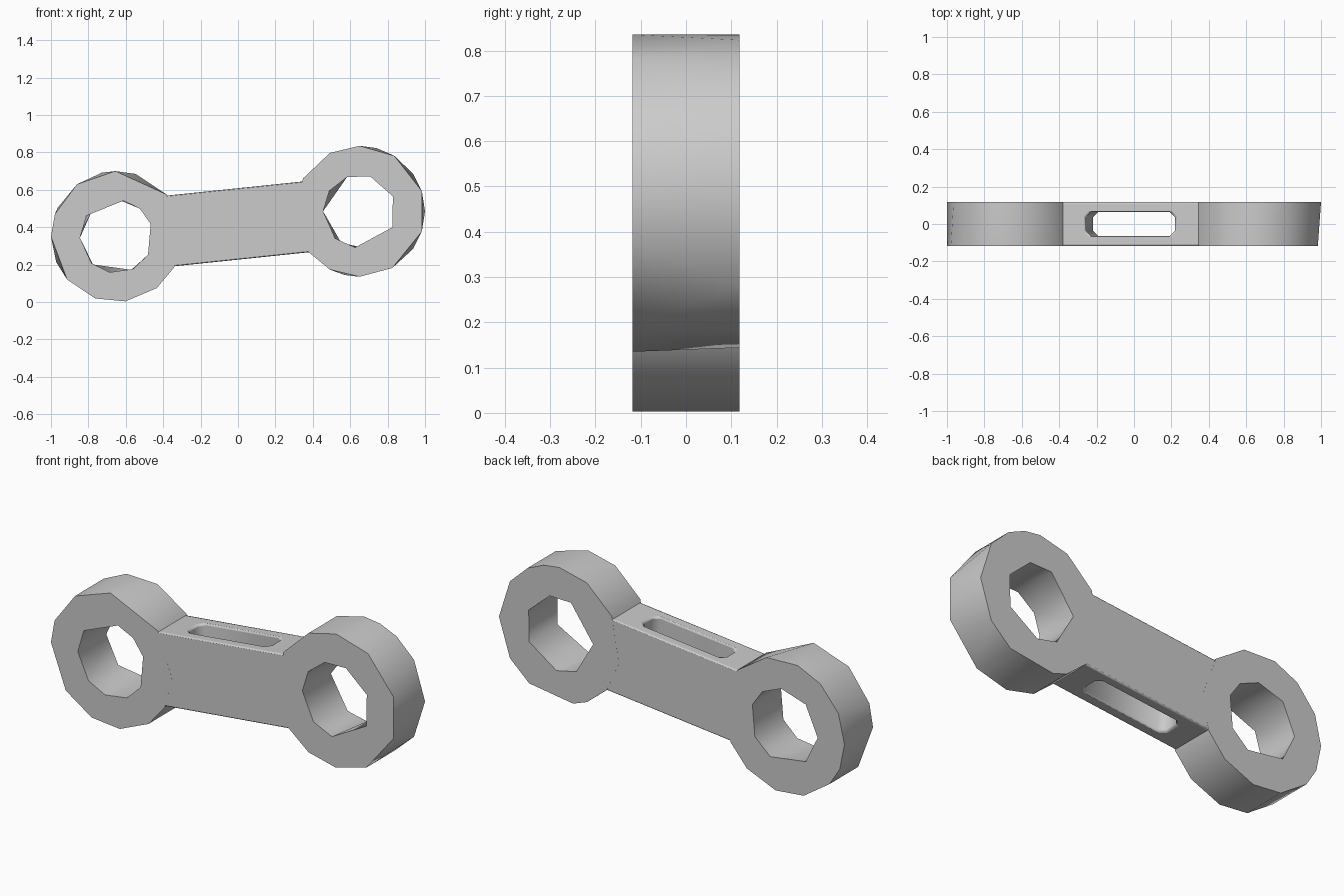
import bpy, bmesh, math
from mathutils import Matrix

if "Cube" in bpy.data.objects:
    bpy.data.objects.remove(bpy.data.objects["Cube"])

HALF = 0.118                       # half thickness along y
LEFT, RIGHT = (-0.65, 0.35), (0.65, 0.485)


def zip_loops(bm, a, b):
    """Fill the strip between two closed loops of (angle, vert) pairs."""
    a, b = sorted(a, key=lambda p: p[0]), sorted(b, key=lambda p: p[0])
    ang = lambda l, k: l[k % len(l)][0] + 360 * (k // len(l))
    i = j = 0
    while i < len(a) or j < len(b):
        va, vb = a[i % len(a)][1], b[j % len(b)][1]
        if j >= len(b) or (i < len(a) and ang(a, i + 1) <= ang(b, j + 1)):
            i += 1
            bm.faces.new((va, a[i % len(a)][1], vb))
        else:
            j += 1
            bm.faces.new((va, b[j % len(b)][1], vb))


def holed_solid(name, loops, smooth, matrix):
    """Solid from four loops: outer front, outer back, hole back, hole front."""
    bm = bmesh.new()
    rings = [[(math.degrees(math.atan2(y, x)) % 360, bm.verts.new((x, y, z)))
              for x, y in pts] for pts, z in loops]
    for k in range(4):
        zip_loops(bm, rings[k], rings[(k + 1) % 4])
    bmesh.ops.transform(bm, matrix=matrix, verts=bm.verts)
    bmesh.ops.recalc_face_normals(bm, faces=bm.faces)
    me = bpy.data.meshes.new(name)
    bm.to_mesh(me)
    bm.free()
    ob = bpy.data.objects.new(name, me)
    bpy.context.collection.objects.link(ob)
    bpy.ops.object.select_all(action='DESELECT')
    bpy.context.view_layer.objects.active = ob
    ob.select_set(True)
    bpy.ops.object.shade_smooth_by_angle(angle=math.radians(smooth))
    return ob


def circle(r, angles):
    return [(r * math.cos(math.radians(t)), r * math.sin(math.radians(t))) for t in angles]


def ring(name, centre, of, ob, hb, hf):
    m = Matrix.Translation((centre[0], 0, centre[1])) @ Matrix.Rotation(math.pi / 2, 4, 'X')
    loops = [(circle(0.35, of), HALF), (circle(0.35, ob), -HALF),
             (circle(0.195, hb), -HALF), (circle(0.195, hf), HALF)]
    return holed_solid(name, loops, 65, m)


# End rings: coarse circles whose front and back corners do not line up
ring("left_ring", LEFT,
     [0, 40, 91, 127, 160, 180, 221, 251, 278, 308, 332],
     [0, 40, 73, 103, 127, 154, 180, 203, 221, 251, 278, 308, 332],
     [20, 50, 85, 130, 182, 230, 294, 330],
     [20, 50, 79, 145, 182, 227, 259, 297, 330])
ring("right_ring", RIGHT,
     [18, 58, 90, 117, 150, 190, 218, 243, 270, 300, 342],
     [0, 35, 58, 75, 90, 117, 150, 190, 218, 243, 257, 300, 325],
     [24, 73, 110, 180, 240, 275, 334],
     [24, 73, 110, 146, 180, 228, 263, 334])

# Slotted arm, tilted along the line between the ring centres
L, W, C = 0.24, 0.065, 0.03
rect = [(sx * 0.435, sy * (HALF - 0.0003)) for sx in (-1, 1) for sy in (-1, 1)]
slot = [(sx * (L - dx), sy * (W - dy)) for sx in (-1, 1) for sy in (-1, 1)
        for dx, dy in ((0, C), (C, 0))]
tilt = math.atan2(RIGHT[1] - LEFT[1], RIGHT[0] - LEFT[0])
m = Matrix.Translation((0, 0, (LEFT[1] + RIGHT[1]) / 2)) @ Matrix.Rotation(-tilt, 4, 'Y')
arm = holed_solid("slotted_arm", [(rect, 0.19), (rect, -0.19), (slot, -0.19), (slot, 0.19)], 50, m)
bev = arm.modifiers.new("soft_edges", 'BEVEL')
bev.width, bev.segments = 0.01, 2
bev.limit_method, bev.angle_limit = 'ANGLE', math.radians(60)
bev.use_clamp_overlap = False
